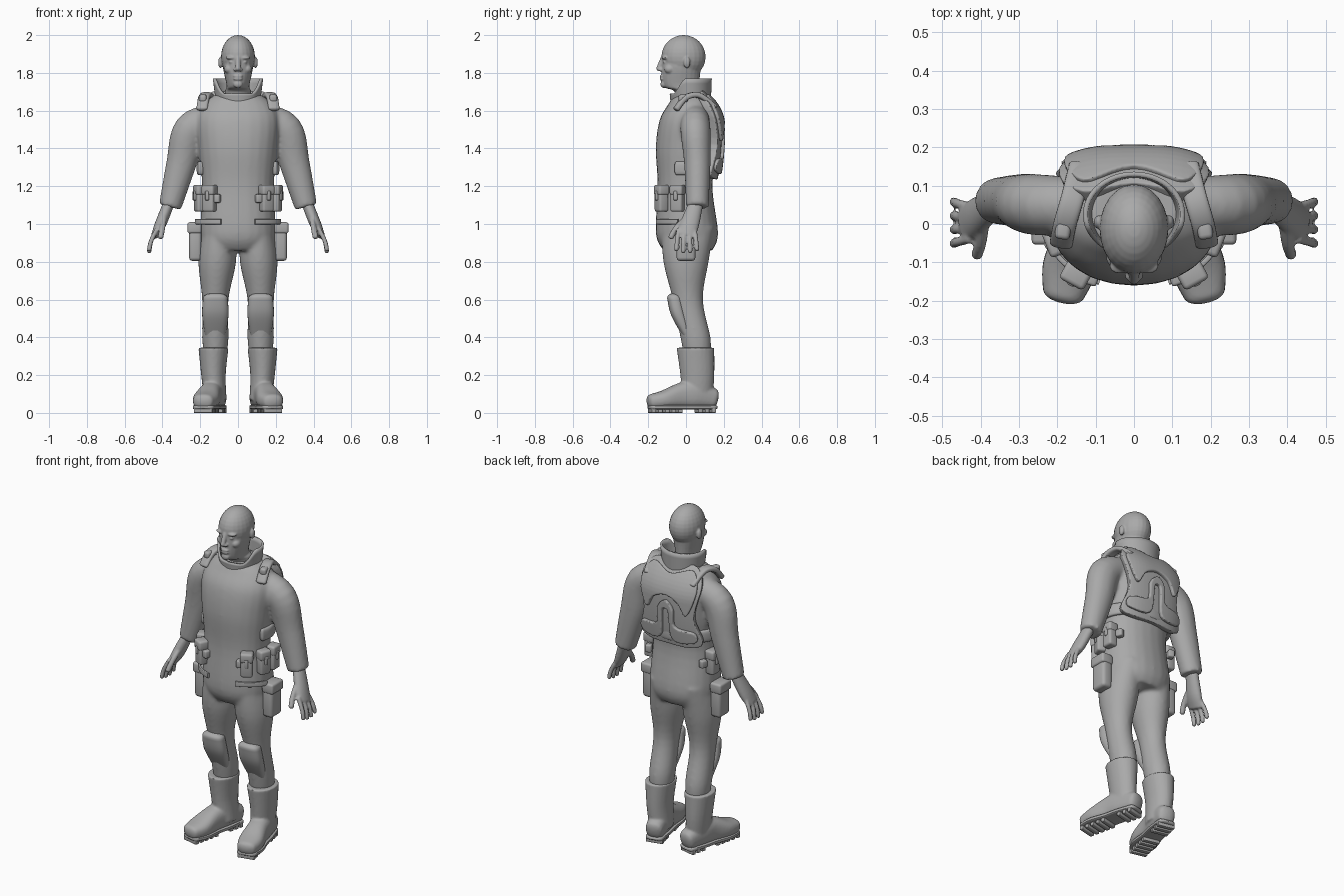
import bpy, bmesh, math
from mathutils import Vector, Matrix

if "Cube" in bpy.data.objects:
    bpy.data.objects.remove(bpy.data.objects["Cube"])

GREY = (0.4, 0.4, 0.4, 1)
mat = bpy.data.materials.new("plain_grey")
mat.use_nodes = True
mat.diffuse_color = GREY
mat.node_tree.nodes["Principled BSDF"].inputs["Base Color"].default_value = GREY
X, Y, Z = Vector((1, 0, 0)), Vector((0, 1, 0)), Vector((0, 0, 1))


def spline(points, closed=False, steps=5):
    """Smooth curve through points of any dimension."""
    count, out = len(points), []
    for i in range(count if closed else count - 1):
        a, b, c, d = (Vector(points[(i + k) % count if closed else min(max(i + k, 0), count - 1)])
                      for k in (-1, 0, 1, 2))
        for step in range(steps):
            t = step / steps
            out.append(b + ((c - a) * t + (2 * a - 5 * b + 4 * c - d) * t ** 2
                            + (3 * b - a - 3 * c + d) * t ** 3) / 2)
    return out if closed else out + [Vector(points[-1])]


def tube(bm, points, size=(), ref=Y, sides=24, power=2, level=False, dome=0, both=False):
    """Loft of superellipse rings; points hold x, y, z and, without size, half width and half depth."""
    for side in (1, -1) if both else (1,):
        curve = spline([(p[0] * side, *p[1:], *size) for p in points])
        if dome:
            ends = []
            for tip, inner in ((curve[0], curve[1]), (curve[-1], curve[-2])):
                out = (tip - inner).to_3d()
                out = Z * math.copysign(dome, out.z) if level else out.normalized() * dome
                ends.append([Vector((*(Vector(tip[:3]) + out * math.sin(a)), *(w * math.cos(a) for w in tip[3:])))
                             for a in (math.radians(turn) for turn in (25, 50, 75))])
            curve = ends[0][::-1] + curve + ends[1]
        path, rings = [Vector(p[:3]) for p in curve], []
        for i, p in enumerate(curve):
            along = Z if level else (path[min(i + 1, len(path) - 1)] - path[max(i - 1, 0)]).normalized()
            u = ref.cross(along).normalized()
            v = along.cross(u)
            ring = []
            for k in range(sides):
                angle = math.tau * k / sides
                c, s = (math.copysign(abs(w) ** (2 / power), w) for w in (math.cos(angle), math.sin(angle)))
                ring.append(bm.verts.new(path[i] + u * c * p[3] + v * s * p[4]))
            rings.append(ring)
        skin(bm, rings)
        bm.faces.new(rings[0])
        bm.faces.new(rings[-1])


def skin(bm, rings):
    """Faces between neighbouring closed rings."""
    for a, b in zip(rings, rings[1:]):
        for k in range(len(a)):
            bm.faces.new((a[k - 1], a[k], b[k], b[k - 1]))


def ball(bm, loc, size, both=False):
    for side in (1, -1) if both else (1,):
        place = Matrix.Translation((loc[0] * side, *loc[1:])) @ Matrix.Diagonal((*size, 1))
        bmesh.ops.create_uvsphere(bm, u_segments=24, v_segments=16, radius=1, matrix=place)


def box(bm, loc, size, turn=0, bevel=.012):
    """Rounded box turned about z."""
    verts = bmesh.ops.create_cube(bm, size=1)["verts"]
    bmesh.ops.scale(bm, vec=size, verts=verts)
    bmesh.ops.transform(bm, matrix=Matrix.Translation(loc) @ Matrix.Rotation(turn, 4, 'Z'), verts=verts)
    edges = list({edge for vert in verts for edge in vert.link_edges})
    bmesh.ops.bevel(bm, geom=edges, offset=bevel, segments=3, profile=.5, affect='EDGES')


def spans(rows):
    """Rows of height, half width, front and back turned into tube points."""
    return [(0, (front + back) / 2, z, width, (back - front) / 2) for z, width, front, back in rows]


def arc(rx, ry, z, start, end, steps=12):
    """Level path round the body, in degrees from the model's left."""
    angles = (math.radians(start + (end - start) * i / steps) for i in range(steps + 1))
    return [(rx * math.cos(a), ry * math.sin(a), z) for a in angles]


def finish(name, bm, voxel=0, smooth=0, mirror=False, solid=0):
    bmesh.ops.recalc_face_normals(bm, faces=bm.faces)
    mesh = bpy.data.meshes.new(name)
    bm.to_mesh(mesh)
    bm.free()
    mesh.materials.append(mat)
    ob = bpy.data.objects.new(name, mesh)
    bpy.context.collection.objects.link(ob)
    bpy.ops.object.select_all(action='DESELECT')
    ob.select_set(True)
    bpy.context.view_layer.objects.active = ob
    bpy.ops.object.shade_smooth_by_angle(angle=math.radians(40))
    if mirror:
        ob.modifiers.new("mirror", 'MIRROR').use_mirror_merge = False
    if solid:
        thick = ob.modifiers.new("solid", 'SOLIDIFY')
        thick.thickness, thick.offset = solid, 0
    if voxel:
        blend = ob.modifiers.new("remesh", 'REMESH')
        blend.mode, blend.voxel_size, blend.use_smooth_shade = 'VOXEL', voxel, True
        soften = ob.modifiers.new("smooth", 'SMOOTH')
        soften.factor, soften.iterations = .5, smooth


# Suit: torso, legs and sleeves blended into one skin
bm = bmesh.new()
tube(bm, spans([(.86, .17, -.12, .14), (.95, .2, -.16, .17), (1.2, .19, -.15, .14), (1.4, .21, -.16, .17),
                (1.55, .22, -.14, .17), (1.64, .18, -.09, .14), (1.69, .11, -.06, .12)]), power=2.2, level=True)
tube(bm, [(.1, .01, .98, .09, .14), (.11, 0, .8, .1, .12), (.12, .01, .6, .07, .08), (.12, .05, .4, .07, .08),
          (.12, .06, .3, .06, .07)], level=True, both=True)
tube(bm, [(.12, .05, 1.57, .07, .07), (.25, .05, 1.5, .09, .08), (.3, .06, 1.32, .08, .07),
          (.36, .06, 1.09, .06, .06)], both=True)
finish("suit", bm, .01, 8)

# Head: neck and jaw, skull, then the features
bm = bmesh.new()
tube(bm, spans([(1.6, .07, -.05, .1), (1.7, .07, -.06, .08), (1.73, .06, -.12, .07), (1.83, .08, -.13, .08),
                (1.9, .08, -.12, .1)]), level=True)
ball(bm, (0, -.013, 1.885), (.09, .117, .115))
tube(bm, [(0, -.12, 1.88), (0, -.145, 1.82)], (.014, .014), dome=.01)
for z in (1.768, 1.783):
    ball(bm, (0, -.127, z), (.025, .012, .008))
ball(bm, (0, -.12, 1.74), (.025, .015, .02))
for loc, size in (((.035, -.11, 1.88), (.03, .02, .01)), ((.034, -.113, 1.857), (.014, .01, .008)),
                  ((.048, -.085, 1.82), (.025, .03, .025)), ((.014, -.135, 1.817), (.01, .012, .009)),
                  ((.093, .005, 1.855), (.012, .018, .03))):
    ball(bm, loc, size, both=True)
finish("head", bm, .0045, 4)

# Hands: palm, four fingers and thumb
bm = bmesh.new()
tube(bm, [(.37, .05, 1.1, .03, .04), (.41, .02, 1, .03, .05), (.44, 0, .94, .02, .05)], dome=.01)
for i in range(4):
    y = (i - 1.4) * .028
    tube(bm, [(.43, y, .97), (.46, y * 1.2, .91), (.47, y * 1.3, .85 + abs(i - 1.5) * .01)], (.012, .012), dome=.01)
tube(bm, [(.39, .01, 1.04), (.4, -.05, .98), (.41, -.08, .93)], (.015, .015), dome=.01)
finish("hands", bm, .006, 2, mirror=True)

# Boots: shaft and outward-turned foot
HEEL, TOE = Vector((.105, .163, 0)), Vector((.19, -.208, 0))
TURN = math.atan2(TOE.x - HEEL.x, HEEL.y - TOE.y)
FOOT = [(.05, .05, .13), (.3, .06, .17), (.5, .06, .16), (.75, .07, .12), (.93, .055, .1)]


def on_foot(along, z):
    return (*HEEL.lerp(TOE, along).xy, z)


bm = bmesh.new()
tube(bm, [(.12, .06, .07, .06, .08), (.13, .06, .2, .065, .09), (.13, .05, .345, .08, .1)], level=True)
tube(bm, [(*on_foot(t, (top + .02) / 2), width, (top - .02) / 2) for t, width, top in FOOT],
     ref=Z, power=2.5, dome=.025)
finish("boots", bm, .007, 4, mirror=True)

# Soles with tread bars on either side of the arch
bm = bmesh.new()
tube(bm, [(*on_foot(t, .03), width, .012) for t, width, top in FOOT], ref=Z, power=5, dome=.02)
for i in range(10):
    if i not in (3, 4):
        box(bm, on_foot(.07 + i * .095, .013), (.1, .024, .026), TURN, .004)
finish("soles", bm, mirror=True)

# Knee pads
bm = bmesh.new()
tube(bm, [(.12, -.06, .61, .065, .04), (.12, -.04, .52, .07, .04), (.12, .01, .41, .055, .03)],
     level=True, power=2.6, dome=.025)
finish("knee_pads", bm, mirror=True)

# Collar: flared, high behind and low at the throat
bm = bmesh.new()
rings = []
for j in range(6):
    rise, ring = j / 5, []
    for k in range(48):
        angle = math.tau * k / 48
        low = min(1, max(0, -math.sin(angle) * 1.6 - .4))
        height = .13 - .08 * low * low * (3 - 2 * low)
        ring.append(bm.verts.new((math.cos(angle) * (.11 + .017 * rise),
                                  math.sin(angle) * (.1 + .005 * rise) + .025, 1.64 + height * rise)))
    rings.append(ring)
skin(bm, rings)
finish("collar", bm, solid=.013)


# Back harness: padded plates cut from mirrored outlines and bent to the back
def back_y(x, z):
    return .185 - .32 * max(0, 1.5 - z) ** 2 - 3 * max(0, z - 1.52) ** 2 - 5 * abs(x) ** 3


def plate(name, half, lift, thick):
    bm = bmesh.new()
    outline = half + [(-x, z) for x, z in reversed(half) if x > 0]
    bm.faces.new([bm.verts.new((x, 0, z)) for x, z in spline(outline, closed=True)])
    for axis, start in ((X, -.217), (Z, 1.203)):
        for i in range(26):
            bm.normal_update()
            bmesh.ops.bisect_plane(bm, geom=bm.verts[:] + bm.edges[:] + bm.faces[:],
                                   plane_co=axis * (start + i * .02), plane_no=axis)
    for vert in bm.verts:
        vert.co.y = back_y(vert.co.x, vert.co.z) + lift
    finish(name, bm, .0045, 5, solid=thick)


plate("back_plate", [(0, 1.68), (.13, 1.69), (.19, 1.6), (.16, 1.42), (.19, 1.26), (0, 1.24)], -.015, .04)
plate("back_yoke", [(0, 1.65), (.13, 1.68), (.18, 1.58), (.13, 1.44), (.08, 1.51), (0, 1.54)], .01, .025)
plate("back_frame", [(0, 1.51), (.05, 1.46), (.06, 1.36), (.17, 1.34), (.17, 1.28), (.04, 1.28),
                     (.02, 1.44), (0, 1.46)], .01, .025)

# Shoulder straps with buckles, and the chest band round the back
bm = bmesh.new()
tube(bm, [(.14, .15, 1.62), (.16, .07, 1.68), (.18, 0, 1.67), (.19, -.05, 1.61)], (.03, .015),
     ref=Z, power=3, dome=.01, both=True)
finish("shoulder_straps", bm)
bm = bmesh.new()
box(bm, (.185, -.015, 1.665), (.04, .05, .04), .15)
finish("strap_buckles", bm, mirror=True)
bm = bmesh.new()
tube(bm, arc(.205, .165, 1.295, -18, 198), (.014, .036), ref=Z, power=3, dome=.01)
finish("chest_band", bm)

# Waist pouches with flaps and clasps, and tabs at either end
bm = bmesh.new()
for x, y, turn in ((.15, -.13, .5), (.2, -.045, 1.2), (.205, .04, 1.6)):
    out = Vector((math.sin(turn), -math.cos(turn), 0)) * .026
    box(bm, (x, y, 1.13), (.066, .055, .13), turn)
    box(bm, (x, y, 1.18), (.072, .063, .055), turn)
    box(bm, Vector((x, y, 1.15)) + out, (.02, .018, .05), turn, .005)
for x, y in ((.11, -.14), (.18, .095)):
    box(bm, (x, y, 1.135), (.035, .04, .045), .35, .008)
finish("waist_pouches", bm, mirror=True)

# Thigh pouches and hip tabs
bm = bmesh.new()
box(bm, (.226, 0, .9), (.066, .1, .19), bevel=.018)
box(bm, (.23, 0, .98), (.074, .108, .06))
finish("thigh_pouches", bm, mirror=True)
bm = bmesh.new()
tube(bm, arc(.23, .165, 1.012, -67, -15), (.007, .014), ref=Z, power=5)
finish("hip_tabs", bm, mirror=True)
